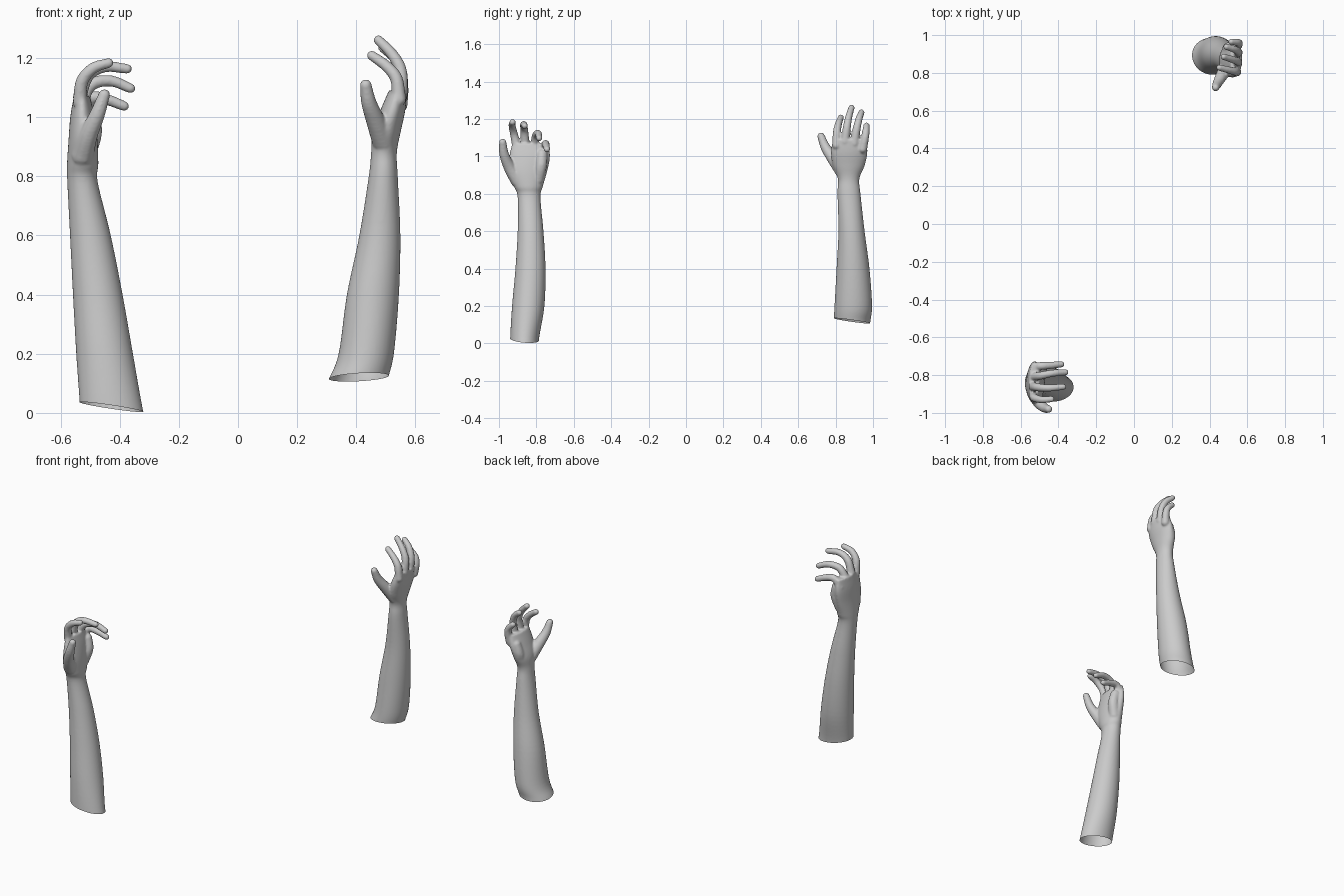
import bpy
import bmesh
from math import cos, sin, pi
from mathutils import Matrix, Vector

if "Cube" in bpy.data.objects:
    bpy.data.objects.remove(bpy.data.objects["Cube"], do_unlink=True)

# Single plain grey skin
skin = bpy.data.materials.new("skin_grey")
skin.use_nodes = True
GREY = (0.6, 0.6, 0.6, 1)
skin.diffuse_color = GREY
skin.node_tree.nodes["Principled BSDF"].inputs["Base Color"].default_value = GREY


def spline(rows, steps):
    """Resample rows of numbers with a Catmull-Rom curve through every row."""
    rows = [Vector(row) for row in rows]
    padded = [2 * rows[0] - rows[1]] + rows + [2 * rows[-1] - rows[-2]]
    result = []
    for before, start, end, after in zip(padded, padded[1:], padded[2:], padded[3:]):
        for step in range(steps):
            t = step / steps
            result.append(start + 0.5 * t * ((end - before)
                          + t * ((2 * before - 5 * start + 4 * end - after)
                                 + t * (3 * (start - end) + after - before))))
    return result + [rows[-1]]


def add_limb(bm, sections, sides=40):
    """Loft ellipses; each section is height, x low, x high, y low, y high."""
    rings = []
    for z, x_low, x_high, y_low, y_high in spline(sections, 6):
        ring = []
        for side in range(sides):
            angle = 2 * pi * side / sides
            ring.append(bm.verts.new((
                (x_low + x_high) / 2 + (x_high - x_low) / 2 * cos(angle),
                (y_low + y_high) / 2 + (y_high - y_low) / 2 * sin(angle), z)))
        rings.append(ring)
    for lower, upper in zip(rings, rings[1:]):
        for side in range(sides):
            after = (side + 1) % sides
            bm.faces.new((lower[side], lower[after], upper[after], upper[side]))
    bm.faces.new(rings[0][::-1])
    bm.faces.new(rings[-1])


def add_finger(bm, joints, root_radius, tip_radius):
    """Run closely spaced balls along the joints, tapering to a round tip."""
    path = spline(joints, 9)
    for index, point in enumerate(path):
        t = index / (len(path) - 1)
        radius = root_radius + (tip_radius - root_radius) * t
        bmesh.ops.create_icosphere(bm, subdivisions=2, radius=radius,
                                   matrix=Matrix.Translation(point))


def build_arm(name, sections, fingers, thumb, palm_pads, cut_point, cut_normal):
    bm = bmesh.new()
    add_limb(bm, sections)
    for joints in fingers:
        add_finger(bm, joints, 0.0245, 0.0175)
    add_finger(bm, thumb, 0.039, 0.0205)
    for joints in palm_pads:
        add_finger(bm, joints, 0.034, 0.03)
    mesh = bpy.data.meshes.new(name)
    bm.to_mesh(mesh)
    bm.free()
    arm = bpy.data.objects.new(name, mesh)
    bpy.context.collection.objects.link(arm)
    bpy.ops.object.select_all(action="DESELECT")
    bpy.context.view_layer.objects.active = arm
    arm.select_set(True)

    # Fuse limb, palm and fingers into one soft skin
    fuse = arm.modifiers.new("fuse", "REMESH")
    fuse.mode = "VOXEL"
    fuse.voxel_size = 0.005
    relax = arm.modifiers.new("relax", "SMOOTH")
    relax.factor = 0.5
    relax.iterations = 9
    for modifier in ("fuse", "relax"):
        bpy.ops.object.modifier_apply(modifier=modifier)

    # Slice the lower end open along a slanted rim
    bm = bmesh.new()
    bm.from_mesh(arm.data)
    bmesh.ops.bisect_plane(bm, geom=bm.verts[:] + bm.edges[:] + bm.faces[:],
                           plane_co=cut_point, plane_no=cut_normal, clear_inner=True)
    bm.to_mesh(arm.data)
    bm.free()
    arm.data.materials.clear()
    arm.data.materials.append(skin)
    bpy.ops.object.shade_smooth()


# Front arm: palm towards +x, fingers curled
build_arm(
    "curled_arm",
    sections=[
        (-0.06, -0.53, -0.305, -0.94, -0.79), (0.03, -0.535, -0.325, -0.94, -0.785),
        (0.2, -0.547, -0.355, -0.93, -0.757), (0.4, -0.558, -0.39, -0.912, -0.751),
        (0.6, -0.568, -0.43, -0.9, -0.762), (0.78, -0.577, -0.474, -0.9, -0.778),
        (0.84, -0.578, -0.472, -0.92, -0.765), (0.92, -0.573, -0.475, -0.95, -0.742),
        (1, -0.567, -0.485, -0.945, -0.727), (1.07, -0.555, -0.5, -0.93, -0.735)],
    fingers=[
        [(-0.535, -0.905, 1.05), (-0.527, -0.92, 1.12), (-0.49, -0.93, 1.165), (-0.437, -0.927, 1.183)],
        [(-0.535, -0.86, 1.07), (-0.508, -0.865, 1.14), (-0.45, -0.868, 1.17), (-0.375, -0.862, 1.163)],
        [(-0.535, -0.81, 1.05), (-0.495, -0.803, 1.11), (-0.43, -0.79, 1.122), (-0.363, -0.785, 1.097)],
        [(-0.53, -0.76, 1.02), (-0.495, -0.752, 1.065), (-0.44, -0.748, 1.058), (-0.385, -0.743, 1.037)]],
    thumb=[(-0.525, -0.9, 0.87), (-0.505, -0.943, 0.94), (-0.475, -0.972, 1.01), (-0.452, -0.98, 1.075)],
    palm_pads=[[(-0.51, -0.79, 0.88), (-0.49, -0.775, 0.95), (-0.5, -0.77, 1.01)]],
    cut_point=(-0.43, -0.86, 0.02), cut_normal=(0.15, 0.08, 1))

# Rear arm: palm towards -x, fingers reaching up
build_arm(
    "reaching_arm",
    sections=[
        (0.02, 0.27, 0.5, 0.795, 0.985), (0.11, 0.305, 0.507, 0.79, 0.985),
        (0.2, 0.34, 0.527, 0.794, 0.995), (0.4, 0.368, 0.544, 0.805, 0.981),
        (0.6, 0.41, 0.549, 0.815, 0.955), (0.8, 0.442, 0.54, 0.81, 0.933),
        (0.88, 0.45, 0.537, 0.812, 0.927), (0.95, 0.455, 0.55, 0.785, 0.955),
        (1.02, 0.48, 0.565, 0.775, 0.97), (1.09, 0.51, 0.572, 0.785, 0.965)],
    fingers=[
        [(0.545, 0.805, 1.06), (0.535, 0.807, 1.13), (0.502, 0.815, 1.172), (0.452, 0.828, 1.208)],
        [(0.55, 0.85, 1.08), (0.55, 0.86, 1.155), (0.523, 0.87, 1.21), (0.475, 0.885, 1.26)],
        [(0.55, 0.9, 1.07), (0.552, 0.912, 1.145), (0.53, 0.925, 1.2), (0.49, 0.938, 1.235)],
        [(0.55, 0.945, 1.04), (0.555, 0.957, 1.1), (0.545, 0.962, 1.135), (0.515, 0.965, 1.165)]],
    thumb=[(0.49, 0.835, 0.92), (0.464, 0.785, 0.99), (0.442, 0.745, 1.05), (0.432, 0.722, 1.108)],
    palm_pads=[[(0.498, 0.91, 0.93), (0.5, 0.93, 0.98), (0.515, 0.935, 1.03)]],
    cut_point=(0.405, 0.89, 0.12), cut_normal=(-0.05, 0.14, 1))
